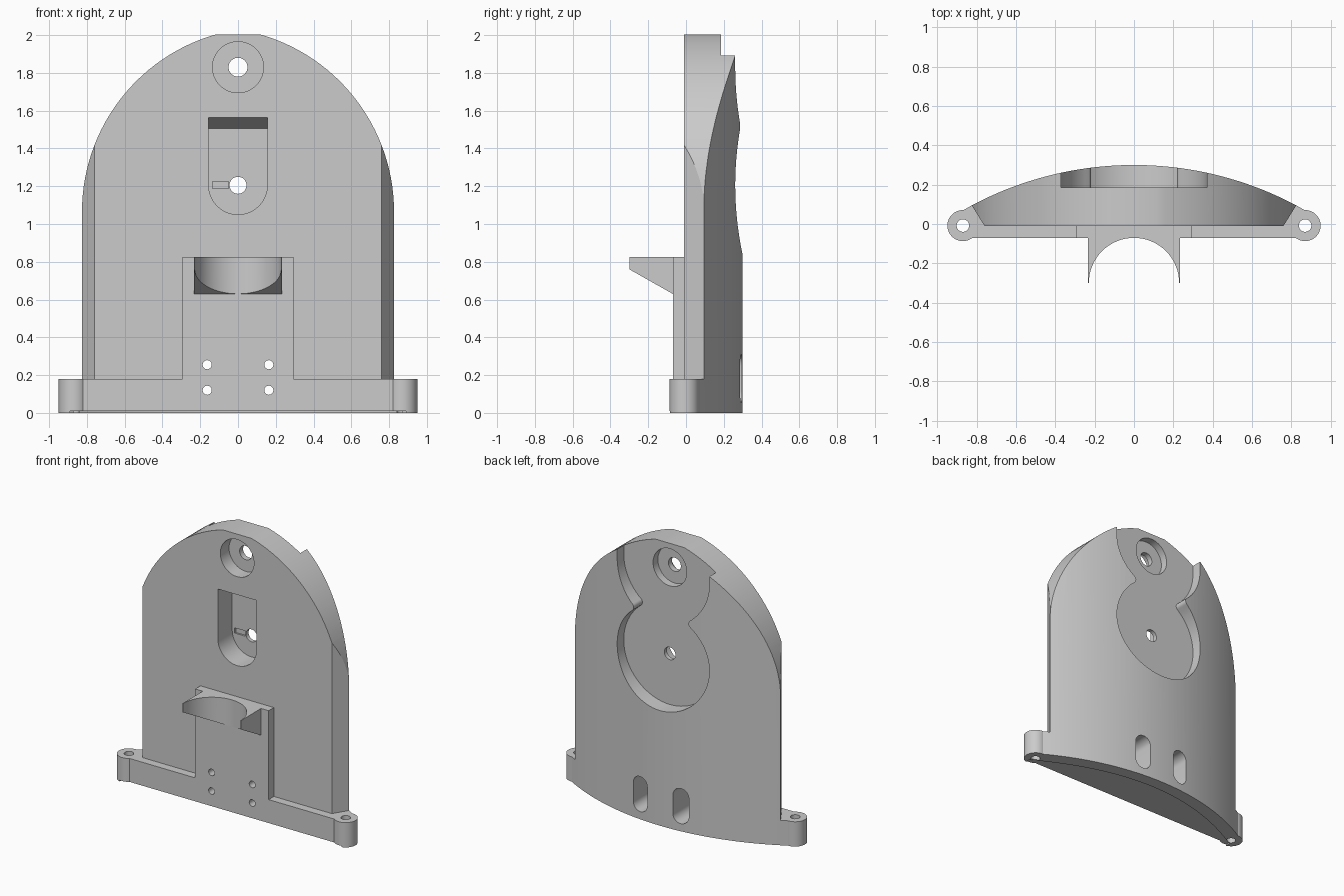
import bpy, bmesh
from math import sin, cos, pi, sqrt, radians, atan2
from mathutils import Vector

if "Cube" in bpy.data.objects:
    bpy.data.objects.remove(bpy.data.objects["Cube"])

grey = bpy.data.materials.new("plain grey")
grey.use_nodes = True
grey.diffuse_color = (0.6, 0.6, 0.6, 1)
grey.node_tree.nodes["Principled BSDF"].inputs["Base Color"].default_value = (0.6, 0.6, 0.6, 1)


def prism(name, pts, axis, lo, hi):
    """Extrude a 2D outline along one axis, from lo to hi."""
    place = {"x": lambda a, b, h: (h, a, b),
             "y": lambda a, b, h: (a, h, b),
             "z": lambda a, b, h: (a, b, h)}[axis]
    bm = bmesh.new()
    rings = [[bm.verts.new(place(a, b, h)) for a, b in pts] for h in (lo, hi)]
    n = len(pts)
    bm.faces.new(rings[0])
    bm.faces.new(rings[1])
    for i in range(n):
        j = (i + 1) % n
        bm.faces.new((rings[0][i], rings[0][j], rings[1][j], rings[1][i]))
    bmesh.ops.recalc_face_normals(bm, faces=bm.faces)
    mesh = bpy.data.meshes.new(name)
    bm.to_mesh(mesh)
    bm.free()
    mesh.materials.append(grey)
    obj = bpy.data.objects.new(name, mesh)
    bpy.context.collection.objects.link(obj)
    return obj


def arc(cx, cy, r, a0, a1, n=32):
    return [(cx + r * cos(a0 + (a1 - a0) * i / n),
             cy + r * sin(a0 + (a1 - a0) * i / n)) for i in range(n + 1)]


def circle(cx, cy, r, n=48):
    return arc(cx, cy, r, 0, 2 * pi, n)[:-1]


def box(x0, x1, y0, y1):
    return [(x0, y0), (x1, y0), (x1, y1), (x0, y1)]


def mirrored(half):
    """Close an outline given by its right half."""
    return half + [(-x, y) for x, y in reversed(half)]


def combine(obj, tool, operation):
    """Apply a boolean and discard the tool."""
    mod = obj.modifiers.new("boolean", "BOOLEAN")
    mod.operation, mod.solver, mod.object = operation, "EXACT", tool
    bpy.context.view_layer.update()
    graph = bpy.context.evaluated_depsgraph_get()
    mesh = bpy.data.meshes.new_from_object(obj.evaluated_get(graph))
    obj.modifiers.clear()
    obj.data = mesh
    bpy.data.objects.remove(tool)


def cut(obj, pts, axis, lo, hi):
    combine(obj, prism("cutter", pts, axis, lo, hi), "DIFFERENCE")


FRONT, PLATE, BACK, STEP = -0.01, -0.07, 0.30, 0.18
R = 1.76                      # radius of the bowed back


def bow(x):
    return BACK - R + sqrt(R * R - x * x)


# Arched body: bowed section trimmed by a two-centred arch
side = 0.825
half = [(0.76, FRONT)] + [(side * (1 - i / 24), bow(side * (1 - i / 24))) for i in range(24)]
section = half + [(0, BACK)] + [(-x, y) for x, y in reversed(half)]
body = prism("arched_body", section, "z", STEP, 2.1)
top_angle = atan2(2.0 - 1.065, 0.265)
arch = [(side + 0.001, 0)] + arc(-0.15, 1.065, 0.976, 0, top_angle, 28)
combine(body, prism("arch", mirrored(arch), "y", -1, 1), "INTERSECT")

# Foot with a screw lug at each end
foot_half = [(0.87, PLATE), (0.90, bow(0.90))] + half[1:]
foot_pts = foot_half + [(0, BACK)] + [(-x, y) for x, y in reversed(foot_half)]
foot = prism("foot", foot_pts, "z", 0, STEP)
for s in (-1, 1):
    combine(foot, prism("lug", circle(s * 0.87, -0.008, 0.079), "z", 0, STEP), "UNION")
    cut(foot, circle(s * 0.87, -0.008, 0.032, 24), "z", -0.1, 0.3)

# Shallow relief under the foot, open at the front
relief = [(x, y) for x, y in ((0.89 * (1 - i / 12), 0) for i in range(13))]
relief = [(x, -0.05 + 0.26 * (1 - (x / 0.89) ** 2)) for x, y in relief]
relief = [(0.89, -0.2)] + relief + [(-x, y) for x, y in reversed(relief[:-1])] + [(-0.89, -0.2)]
cut(foot, relief, "z", -0.1, 0.01)

# Raised front plate and its cradle
plate = prism("front_plate", box(-0.295, 0.295, STEP, 0.825), "y", PLATE, FRONT)
cradle = prism("cradle", [(PLATE, 0.825), (-0.30, 0.825), (-0.30, 0.76), (PLATE, 0.63)],
               "x", -0.234, 0.234)
cut(cradle, circle(0, -0.30, 0.2295, 64), "z", 0, 1)

# Keyhole-like recess in the back: two discs joined by a rounded neck
r, f, low, high = 0.37, 0.03, 1.205, 1.83
mid, gap = (low + high) / 2, (high - low) / 2
cx = sqrt((r + f) ** 2 - gap ** 2)
t = atan2(gap, cx)
outline = arc(0, low, r, -pi / 2 + 0.001, t, 32)
outline += arc(cx, mid, f, pi + t, pi - t, 8)[1:-1]
outline += arc(0, high, r, -t, 0, 14) + [(r, 2.2)]
cut(body, mirrored(outline), "y", 0.185, 0.5)

# Counterbored hanging hole
cut(body, circle(0, high, 0.135), "y", -0.1, 0.09)
cut(body, circle(0, high, 0.135), "y", 0.13, 0.3)
cut(body, circle(0, high, 0.05, 32), "y", -0.2, 0.5)

# Front pocket with a sloping top, pin hole and small notch
pocket = prism("pocket", arc(0, low, 0.155, pi, 2 * pi) + [(0.155, 1.565), (-0.155, 1.565)],
               "y", FRONT - 0.0, 0.155)
for v in pocket.data.vertices:
    if v.co.z > 1.5 and v.co.y > 0.1:
        v.co.z = 1.505
for v in pocket.data.vertices:
    if v.co.y < 0:
        v.co.y -= 0.002
combine(body, pocket, "DIFFERENCE")
cut(body, circle(0, low, 0.045, 32), "y", -0.2, 0.5)
cut(body, box(-0.135, -0.05, 1.187, 1.225), "y", 0.1, 0.168)

# Screw holes in front, opening into rounded slots behind
for s in (-1, 1):
    x = s * 0.163
    slot = arc(x, 0.25, 0.06, 0, pi, 16) + arc(x, 0.115, 0.06, pi, 2 * pi, 16)
    for part in (body, foot):
        cut(part, slot, "y", 0.05, 0.5)
    for part in (body, plate):
        cut(part, circle(x, 0.255, 0.024, 24), "y", -0.2, 0.2)
    cut(foot, circle(x, 0.12, 0.024, 24), "y", -0.2, 0.2)

# Join into one solid and shade
for part in (foot, plate, cradle):
    combine(body, part, "UNION")
body.name = "wall_mount"
bpy.ops.object.select_all(action="DESELECT")
body.select_set(True)
bpy.context.view_layer.objects.active = body
bpy.ops.object.shade_smooth_by_angle(angle=radians(25))
